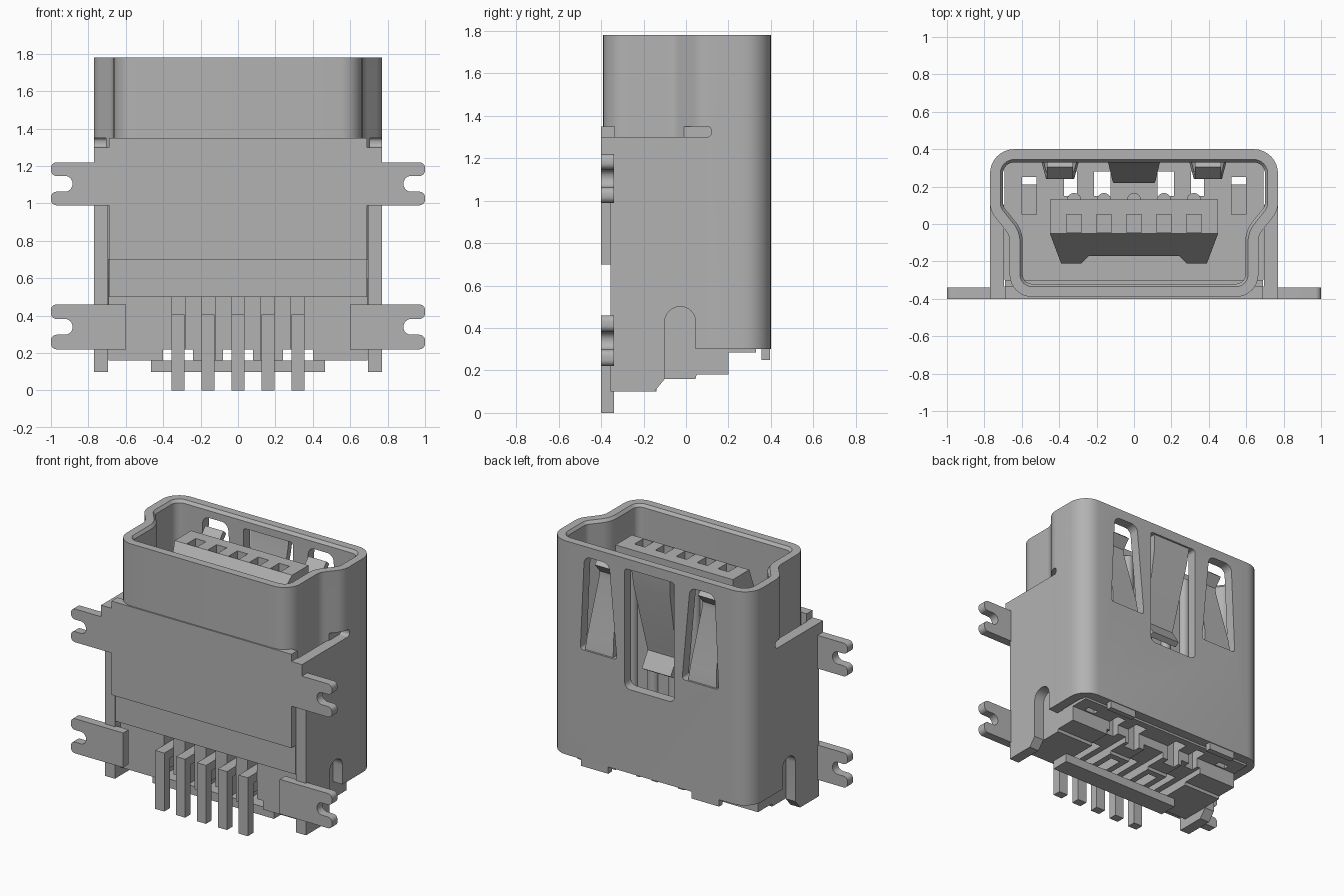
import bpy, bmesh, math
from mathutils import Vector

if "Cube" in bpy.data.objects:
    bpy.data.objects.remove(bpy.data.objects["Cube"])

metal = bpy.data.materials.new("plain_grey")
metal.use_nodes = True
GREY = (0.45, 0.45, 0.45, 1)
metal.diffuse_color = GREY
metal.node_tree.nodes["Principled BSDF"].inputs["Base Color"].default_value = GREY


def finish(name, bm):
    bmesh.ops.recalc_face_normals(bm, faces=bm.faces)
    mesh = bpy.data.meshes.new(name)
    bm.to_mesh(mesh)
    bm.free()
    mesh.materials.append(metal)
    ob = bpy.data.objects.new(name, mesh)
    bpy.context.collection.objects.link(ob)
    return ob


def rounded(corners, seg=6):
    """Polygon from (u, v, radius) corners; radius 0 keeps the corner sharp."""
    out = []
    for i, (u, v, r) in enumerate(corners):
        p = Vector((u, v))
        if not r:
            out.append(p)
            continue
        a = (Vector(corners[i - 1][:2]) - p).normalized()
        b = (Vector(corners[(i + 1) % len(corners)][:2]) - p).normalized()
        half = a.angle(b) / 2
        centre = p + (a + b).normalized() * r / math.sin(half)
        s, e = p + a * r / math.tan(half) - centre, p + b * r / math.tan(half) - centre
        turn = s.angle(e)
        for k in range(seg + 1):
            t = k / seg
            out.append(centre + (s * math.sin((1 - t) * turn) + e * math.sin(t * turn)) / math.sin(turn))
    return out


def place(axis, u, v, w):
    return {"x": (w, u, v), "y": (u, w, v), "z": (u, v, w)}[axis]


def loft(name, rings, closed=False):
    """Skin equal-sized rings of 3D points; cap the ends unless closed."""
    bm = bmesh.new()
    rows = [[bm.verts.new(p) for p in ring] for ring in rings]
    n = len(rows[0])
    for j in range(len(rows) if closed else len(rows) - 1):
        lo, hi = rows[j], rows[(j + 1) % len(rows)]
        for i in range(n):
            bm.faces.new((lo[i], lo[(i + 1) % n], hi[(i + 1) % n], hi[i]))
    if not closed:
        bm.faces.new(rows[0])
        bm.faces.new(rows[-1])
    return finish(name, bm)


def prism(name, pts, axis, a, b):
    return loft(name, [[place(axis, p[0], p[1], w) for p in pts] for w in (a, b)])


def box(name, x, y, z):
    return prism(name, [(x[0], y[0]), (x[1], y[0]), (x[1], y[1]), (x[0], y[1])], "z", *z)


def cut(ob, cutters):
    for c in cutters:
        mod = ob.modifiers.new("cut", "BOOLEAN")
        mod.operation, mod.solver, mod.object = "DIFFERENCE", "EXACT", c
    deps = bpy.context.evaluated_depsgraph_get()
    mesh = bpy.data.meshes.new_from_object(ob.evaluated_get(deps))
    ob.modifiers.clear()
    ob.data = mesh
    for c in cutters:
        bpy.data.objects.remove(c)


def strip(name, x, path, thick):
    """Bent sheet strip through (y, z, half width) points."""
    rings = []
    for i, (y, z, w) in enumerate(path):
        p = Vector((y, z))
        dirs = []
        if i:
            dirs.append((p - Vector(path[i - 1][:2])).normalized())
        if i < len(path) - 1:
            dirs.append((Vector(path[i + 1][:2]) - p).normalized())
        d = sum(dirs, Vector((0, 0))).normalized()
        nrm = Vector((-d.y, d.x)) * thick / 2 / max(d.dot(dirs[0]), 0.5)
        a, b = p + nrm, p - nrm
        rings.append([(x - w, *a), (x + w, *a), (x + w, *b), (x - w, *b)])
    return loft(name, rings)


def mirror_x(pts):
    return pts + [(-p[0], *p[1:]) for p in reversed(pts)]


# Mating shell: a waisted tube with a chamfered lip
def shell_ring(d, z):
    half = [(0.77 - d, 0.4 - d, 0.13 - d), (0.77 - d, 0.07 + 0.35 * d, 0.13 - d),
            (0.665 - d, -0.06 + 0.35 * d, 0.1 + d), (0.665 - d, -0.39 + d, 0.12 - d)]
    return [(p.x, p.y, z) for p in rounded(mirror_x(half), 8)]


shell = loft("mating_shell", [shell_ring(0, 0.3), shell_ring(0, 1.78), shell_ring(0.055, 1.78),
                              shell_ring(0.07, 1.76), shell_ring(0.07, 0.3)], closed=True)
cutters = [box("cutter", (-1, 1), (-0.6, 0.1), (0, 0.7)),
           prism("cutter", rounded([(-0.19, 0.88, 0.04), (0.19, 0.88, 0.04),
                                    (0.19, 1.71, 0.02), (-0.19, 1.71, 0.02)]), "y", 0.3, 0.5)]
for s in (-1, 1):
    window = [(0.25, 1.06, 0.02), (0.53, 1.06, 0.02), (0.5, 1.71, 0.05), (0.31, 1.71, 0.05)]
    cutters.append(prism("cutter", rounded([(s * u, v, r) for u, v, r in window]), "y", 0.3, 0.5))
    slot = rounded([(-0.1, 1.3, 0), (0.12, 1.3, 0.02), (0.12, 1.35, 0.02), (-0.1, 1.35, 0)])
    cutters.append(prism("cutter", slot, "x", s * 0.705, s * 0.9))
cut(shell, cutters)

# Retention springs in the back wall
strip("centre_spring", 0, [(0.37, 1.74, 0.15), (0.355, 1.6, 0.14), (0.25, 1.16, 0.115),
                           (0.24, 1.11, 0.11), (0.31, 1.0, 0.11)], 0.04)
for s, side in ((-1, "right"), (1, "left")):
    strip(side + "_spring", s * 0.395, [(0.37, 1.03, 0.11), (0.355, 1.15, 0.1), (0.26, 1.53, 0.075),
                                        (0.26, 1.58, 0.07), (0.32, 1.65, 0.07)], 0.04)

# Folded side walls with an arched relief, and the back edge feet
wall = rounded([(-0.355, 0.1, 0), (-0.15, 0.1, 0), (-0.1, 0.16, 0), (-0.1, 0.5, 0.07),
                (0.045, 0.5, 0.07), (0.045, 0.3, 0), (0.105, 0.3, 0), (0.105, 1.3, 0), (-0.355, 1.3, 0)])


# Solder tab outline with a round-ended notch
def tab_points(s, root, zc, h):
    half = [(root, h, 0), (1.0, h, 0.03), (1.0, 0.042, 0.03), (0.885, 0.042, 0.04)]
    pts = half + [(u, -v, r) for u, v, r in reversed(half)]
    return rounded([(s * u, zc + v, r) for u, v, r in pts])


for s, side in ((-1, "right"), (1, "left")):
    prism(side + "_wall", wall, "x", s * 0.695, s * 0.77)
    prism(side + "_upper_tab", tab_points(s, 0.765, 1.105, 0.115), "y", -0.4, -0.34)
    prism(side + "_lower_tab", tab_points(s, 0.6, 0.34, 0.12), "y", -0.4, -0.34)
    box(side + "_back_foot", (s * 0.32, s * 0.53), (0.355, 0.395), (0.25, 0.31))

# Front wall with the contact opening, and the raised plate over it
prism("front_wall", mirror_x([(0.695, 0.16), (0.695, 0.5), (0.69, 0.5), (0.69, 1.0)])[2:6],
      "y", -0.355, -0.3)
prism("front_plate", mirror_x([(0.69, 0.7), (0.69, 0.99), (0.77, 0.99), (0.77, 1.3),
                               (0.69, 1.3), (0.69, 1.35)]), "y", -0.4, -0.335)

# Insulating housing with contact slots and see-through openings
PITCH = [i * 0.16 for i in range(-2, 3)]
housing = prism("housing", [(-0.3, 0.16), (0.045, 0.16), (0.05, 0.18), (0.2, 0.18), (0.2, 0.285),
                            (0.33, 0.285), (0.33, 0.6), (-0.3, 0.6)], "x", -0.692, 0.692)
cutters = [box("cutter", (x - 0.036, x + 0.036), (-0.4, 0), (0, 0.5)) for x in PITCH]
cutters += [box("cutter", (x - 0.08, x + 0.08), (-0.4, 0.25), (0.1, 0.22)) for x in PITCH[::2]]
for s in (-1, 1):
    for x, w, y0, y1 in ((0.34, 0.035, 0.15, 0.28), (0.17, 0.045, 0.15, 0.28), (0.56, 0.04, 0.21, 0.25)):
        cutters.append(box("cutter", (s * x - w, s * x + w), (y0, y1), (0, 0.8)))
    cutters.append(box("cutter", (s * 0.52, s * 0.6), (0.05, 0.22), (0.45, 0.8)))
cut(housing, cutters)
box("housing_foot", (-0.465, 0.465), (-0.27, -0.14), (0.1, 0.161))

# Tongue: tapered block with a sloping nose and contact pockets
outline = mirror_x([(0.45, 0.13), (0.45, -0.05), (0.39, -0.21), (0.28, -0.21), (0.24, -0.17)])
tongue = prism("tongue", outline, "z", 0.55, 1.7)
bm = bmesh.new()
bm.from_mesh(tongue.data)
top = [f for f in bm.faces if f.calc_center_median().z > 1.69]
ends = [v for v in top[0].verts if abs(v.co.y + 0.05) < 0.001]
bmesh.ops.connect_verts(bm, verts=ends)
for v in bm.verts:
    if v.co.z > 1 and v.co.y < -0.1:
        v.co.z += (v.co.y + 0.05) * 1.5
bm.to_mesh(tongue.data)
bm.free()
cut(tongue, [box("cutter", (x - 0.04, x + 0.04), (-0.045, 0.05), (1.4, 1.8)) for x in PITCH])

# Contacts: wipers along the tongue and bent solder legs
for i, x in enumerate(PITCH, 1):
    arc = [(x + 0.038 * math.cos(k * math.pi / 8), 0.128 + 0.038 * math.sin(k * math.pi / 8)) for k in range(9)]
    prism(f"wiper_{i}", arc, "z", 0.58, 1.64)
    strip(f"contact_leg_{i}", x, [(-0.37, 0, 0.035), (-0.37, 0.375, 0.035), (0.02, 0.375, 0.035)], 0.06)

# Smooth the rounded parts, keeping sharp edges
bpy.ops.object.select_all(action="DESELECT")
for ob in bpy.context.collection.objects:
    if ob.type == "MESH" and metal.name in ob.data.materials:
        ob.select_set(True)
        bpy.context.view_layer.objects.active = ob
bpy.ops.object.shade_smooth_by_angle(angle=math.radians(30))
